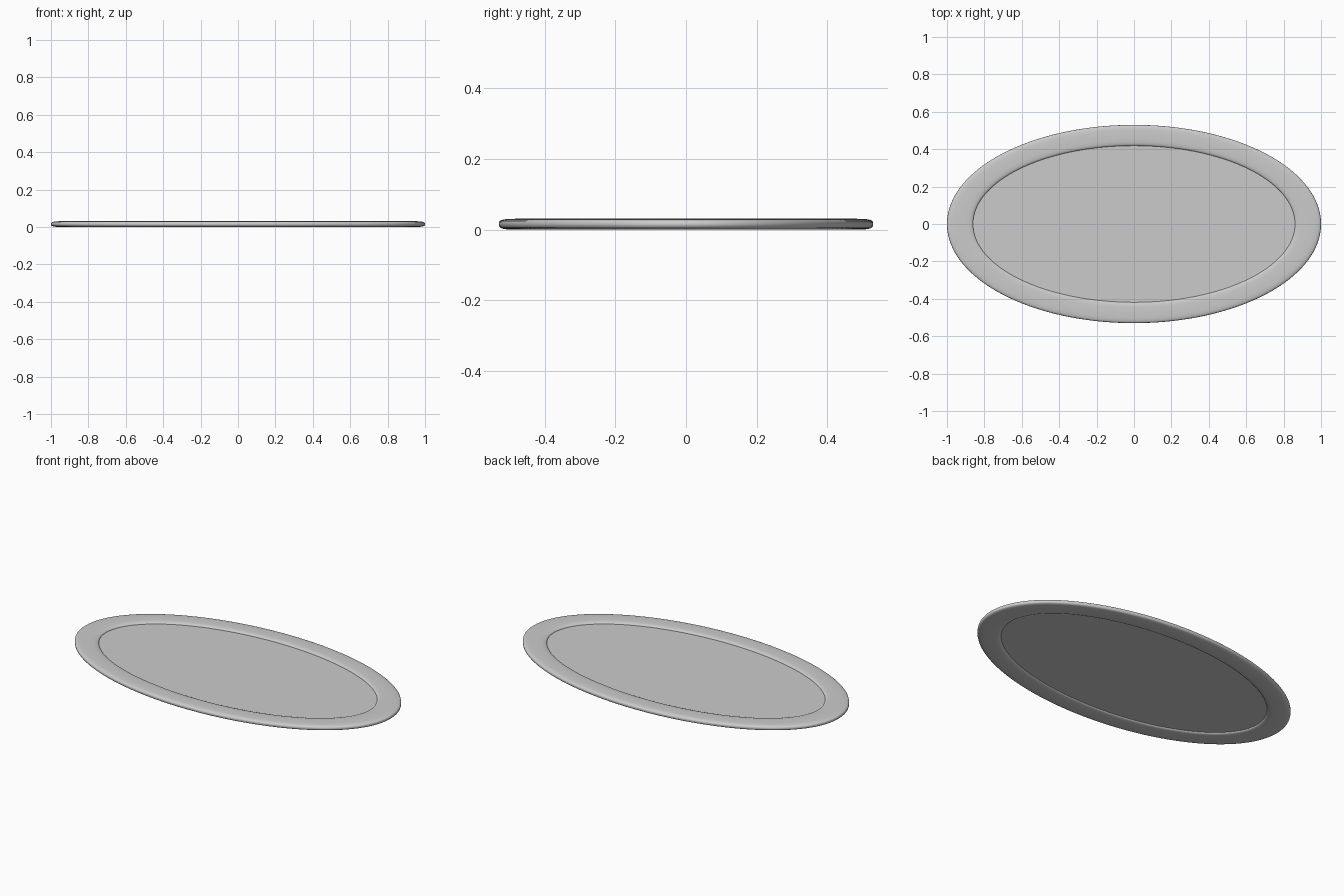
import bpy, bmesh
from math import sin, cos, pi, copysign

if "Cube" in bpy.data.objects:
    bpy.data.objects.remove(bpy.data.objects["Cube"])

SEG = 128
H = 0.031
OUT = (1.0, 0.53)     # outer half-axes of the rim
INN = (0.86, 0.418)   # inner half-axes of the rim


def loop(bm, ax, ay, z):
    return [bm.verts.new((ax * cos(2 * pi * i / SEG), ay * sin(2 * pi * i / SEG), z))
            for i in range(SEG)]


def bridge(bm, a, b):
    for i in range(SEG):
        j = (i + 1) % SEG
        bm.faces.new((a[i], a[j], b[j], b[i]))


def finish(bm, name, angle):
    bmesh.ops.recalc_face_normals(bm, faces=bm.faces)
    me = bpy.data.meshes.new(name)
    bm.to_mesh(me)
    bm.free()
    ob = bpy.data.objects.new(name, me)
    bpy.context.collection.objects.link(ob)
    bpy.ops.object.select_all(action='DESELECT')
    ob.select_set(True)
    bpy.context.view_layer.objects.active = ob
    bpy.ops.object.shade_smooth_by_angle(angle=angle)


# Oval rim: flattened, rounded section swept between the two ellipses
bm = bmesh.new()
rings = []
N = 24
for k in range(N):
    t = 2 * pi * k / N
    s = copysign(abs(cos(t)) ** 0.6, cos(t))
    f = (1 + s) / 2
    z = H / 2 + H / 2 * copysign(abs(sin(t)) ** 0.6, sin(t))
    rings.append(loop(bm, INN[0] + (OUT[0] - INN[0]) * f,
                      INN[1] + (OUT[1] - INN[1]) * f, z))
for k in range(N):
    bridge(bm, rings[k], rings[(k + 1) % N])
finish(bm, "rim", 1.0)

# Thin recessed panel set into the rim
bm = bmesh.new()
low = loop(bm, INN[0] + 0.01, INN[1] + 0.01, 0.011)
top = loop(bm, INN[0] + 0.01, INN[1] + 0.01, 0.019)
bridge(bm, low, top)
bm.faces.new(top)
bm.faces.new(low)
finish(bm, "panel", 0.6)
